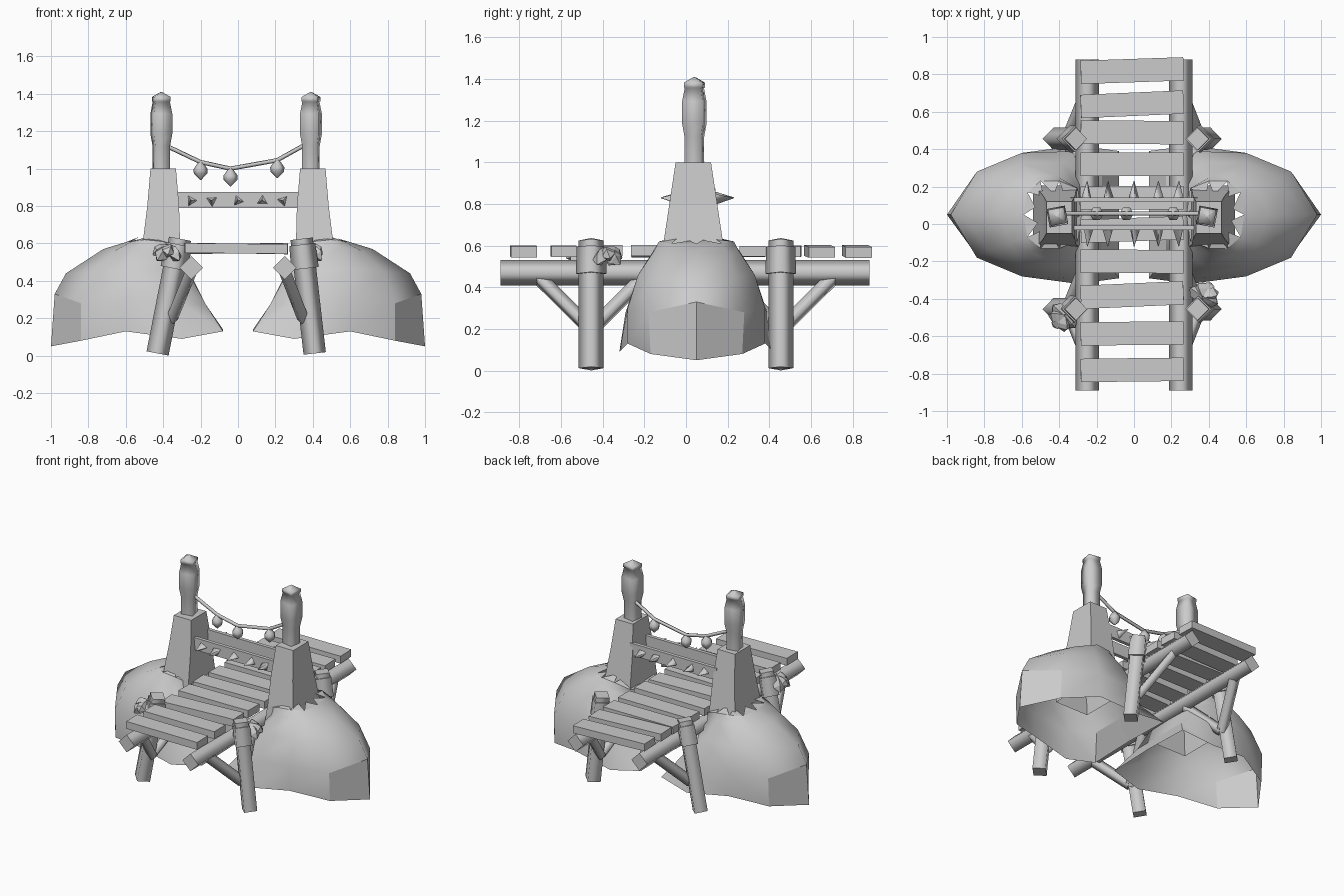
import bpy, bmesh, math, random
from mathutils import Vector, Matrix

random.seed(4)
default = bpy.data.objects.get("Cube")
if default:
    bpy.data.objects.remove(default)

grey = bpy.data.materials.new("plain grey")
grey.use_nodes = True
grey.diffuse_color = (0.6, 0.6, 0.6, 1)
grey.node_tree.nodes["Principled BSDF"].inputs["Base Color"].default_value = (0.6, 0.6, 0.6, 1)


def finish(name, bm):
    """Turn a bmesh into a named object."""
    mesh = bpy.data.meshes.new(name)
    bm.to_mesh(mesh)
    bm.free()
    mesh.materials.append(grey)
    obj = bpy.data.objects.new(name, mesh)
    bpy.context.collection.objects.link(obj)
    return obj


def loft(bm, rings):
    """Skin a list of closed rings of points; returns vertex loops and faces."""
    loops = [[bm.verts.new(p) for p in ring] for ring in rings]
    n = len(loops[0])
    sides = []
    for low, high in zip(loops, loops[1:]):
        for i in range(n):
            j = (i + 1) % n
            sides.append(bm.faces.new((low[i], low[j], high[j], high[i])))
    return loops, sides


def pole(name, start, end, profile, sides=4, turn=0.0):
    """Smooth-sided log; profile holds (fraction along, radius) pairs."""
    start, end = Vector(start), Vector(end)
    axis = end - start
    frame = axis.to_track_quat('Z', 'Y').to_matrix()
    bm = bmesh.new()
    rings = []
    for t, r in profile:
        ring = []
        for i in range(sides):
            a = turn + math.tau * i / sides
            ring.append(start + axis * t + frame @ Vector((r * math.cos(a), r * math.sin(a), 0)))
        rings.append(ring)
    loops, walls = loft(bm, rings)
    for face in walls:
        face.smooth = True
    for cap in (bm.faces.new(loops[0][::-1]), bm.faces.new(loops[-1])):
        for edge in cap.edges:
            edge.smooth = False
    return finish(name, bm)


def box(name, centre, size, turn=0.0, roll=0.0):
    bm = bmesh.new()
    matrix = (Matrix.Translation(centre) @ Matrix.Rotation(turn, 4, 'Z')
              @ Matrix.Rotation(roll, 4, 'Y') @ Matrix.Diagonal((*size, 1)))
    bmesh.ops.create_cube(bm, size=1, matrix=matrix)
    return finish(name, bm)


# Mounds: half sections (x, half width, z) from outer tip round to inner end
MID = 0.05
SHELL = [
    [(1, 0, .05), (.84, .22, .08), (.6, .33, .13), (.3, .37, .09), (.08, .34, .13), (.08, 0, .14)],
    [(.98, 0, .33), (.84, .23, .28), (.6, .33, .3), (.3, .34, .28), (.17, .22, .27), (.17, 0, .27)],
    [(.92, 0, .44), (.78, .19, .45), (.6, .28, .46), (.38, .28, .46), (.25, .19, .42), (.24, 0, .41)],
    [(.72, 0, .57), (.66, .15, .56), (.55, .2, .58), (.42, .21, .57), (.31, .15, .52), (.29, 0, .5)],
    [(.59, 0, .61), (.57, .12, .61), (.5, .18, .62), (.4, .18, .61), (.3, .14, .57), (.28, 0, .55)],
]


def mound(name, side):
    rings = []
    for half in SHELL:
        ring = half + [(x, -w, z) for x, w, z in half[-2:0:-1]]
        rings.append([Vector((side * x, MID + w, z)) for x, w, z in ring])
    bm = bmesh.new()
    loops, walls = loft(bm, rings)
    n = len(loops[0])
    for face in walls:
        face.smooth = True
    # flat facets at the outer tip and the inner end
    for i in (0, n - 1, n // 2 - 1, n // 2):
        walls[i].smooth = False
        for edge in walls[i].edges:
            edge.smooth = False
    # torn teeth leaning in around the tower
    heart = Vector((side * 0.42, MID, 0.6))
    rim = loops[-1]
    for i, vert in enumerate(rim):
        after = rim[(i + 1) % n]
        tip = vert.co.lerp(after.co, random.uniform(0.3, 0.7)).lerp(heart, random.uniform(0.32, 0.45))
        tip.z += random.uniform(0.015, 0.03)
        bm.faces.new((vert, after, bm.verts.new(tip)))
    bmesh.ops.recalc_face_normals(bm, faces=bm.faces)
    finish(name, bm)


def tower(name, side):
    rings = []
    for z, hx, hy in ((0.34, .13, .17), (0.6, .1, .145), (0.8, .085, .115), (1.0, .068, .085)):
        cx = side * (0.41 if z < 0.7 else 0.4)
        rings.append([(cx + sx * hx, 0.035 + sy * hy, z)
                      for sx, sy in ((-1, -1), (1, -1), (1, 1), (-1, 1))])
    bm = bmesh.new()
    loops, walls = loft(bm, rings)
    bm.faces.new(loops[-1])
    finish(name, bm)


# Hollow towers with carved posts
for label, side, x in (("left", 1, 0.39), ("right", -1, -0.41)):
    mound(label + "_mound", side)
    tower(label + "_tower", side)
    pole(label + "_tower_post", (x, .04, .96), (x, .04, 1.41),
         [(0, .057), (.36, .057), (.5, .071), (.74, .071), (.88, .056), (.89, .061), (.94, .061), (1, .004)],
         turn=side * 0.6)

# Long beams under the deck
for label, x in (("left", 0.25), ("right", -0.25)):
    pole(label + "_beam", (x, -0.89, 0.47), (x, 0.88, 0.47), [(0, .062), (1, .062)])

# Deck planks
for i, y in enumerate((-.78, -.585, -.38, -.2, -.03, .14, .32, .49, .64, .82)):
    tilt = random.uniform(-0.01, 0.05)
    box("plank_%d" % (i + 1), (-0.01, y, 0.573), (0.55, 0.125, 0.052), tilt, random.uniform(-0.02, 0.02))

# Leaning legs with collars and V braces
for label, sx, top, foot in (("left", 1, 0.34, 0.41), ("right", -1, 0.31, 0.43)):
    for end, sy in (("front", -1), ("back", 1)):
        name = "%s_%s_" % (end, label)
        low, high = Vector((sx * foot, sy * .455, .012)), Vector((sx * top, sy * .455, .625))
        pole(name + "leg", low, high, [(0, .06), (1, .06)])
        pole(name + "collar", low.lerp(high, .74), low.lerp(high, .95), [(0, .074), (1, .07)])
        joint = low.lerp(high, .3) - Vector((sx * .04, 0, 0))
        for part, y in (("outer_brace", .71), ("inner_brace", .2)):
            pole(name + part, joint, (sx * .25, sy * y, .45), [(0, .036), (1, .036)])


# Drooping leaf bunches tied to the front legs
def bunch(name, centre, outward):
    for i in range(5):
        a = outward + (i - 2) * 0.75
        way = Vector((math.cos(a) * .085, math.sin(a) * .085, -.075 + .03 * (i % 2)))
        leaf = pole("%s_%d" % (name, i + 1), centre, Vector(centre) + way,
                    [(0, .012), (.4, .036), (.7, .036), (1, .004)], turn=0.4 * i)
        for face in leaf.data.polygons:
            face.use_smooth = False


bunch("right_leaf", (-.37, -.49, .585), math.radians(225))
bunch("left_leaf", (.37, -.39, .585), math.radians(60))

# Railing boards with spikes between the towers
for label, y, way in (("front", -0.02, -1), ("back", 0.13, 1)):
    box(label + "_board", (0, y, 0.832), (0.68, 0.025, 0.085))
    for i, x in enumerate((-.25, -.14, 0, .13, .24)):
        pole("%s_spike_%d" % (label, i + 1), (x, y, .828), (x, y + way * .1, .83),
             [(0, .035), (1, .002)], sides=3, turn=random.uniform(0, 2))

# Hanging rope
points = [Vector((x, 0.055, z)) for x, z in ((-.39, 1.125), (-.2, 1.035), (-.04, 1), (.21, 1.045), (.38, 1.14))]
for i, (a, b) in enumerate(zip(points, points[1:])):
    pole("rope_%d" % (i + 1), a, b, [(0, .012), (1, .012)], sides=5)

# Lantern pods
for i, knot in enumerate(points[1:4]):
    pole("lantern_%d" % (i + 1), knot, knot - Vector((0, 0, .095)),
         [(0, .012), (.2, .025), (.4, .038), (.65, .036), (1, .003)], sides=6)
